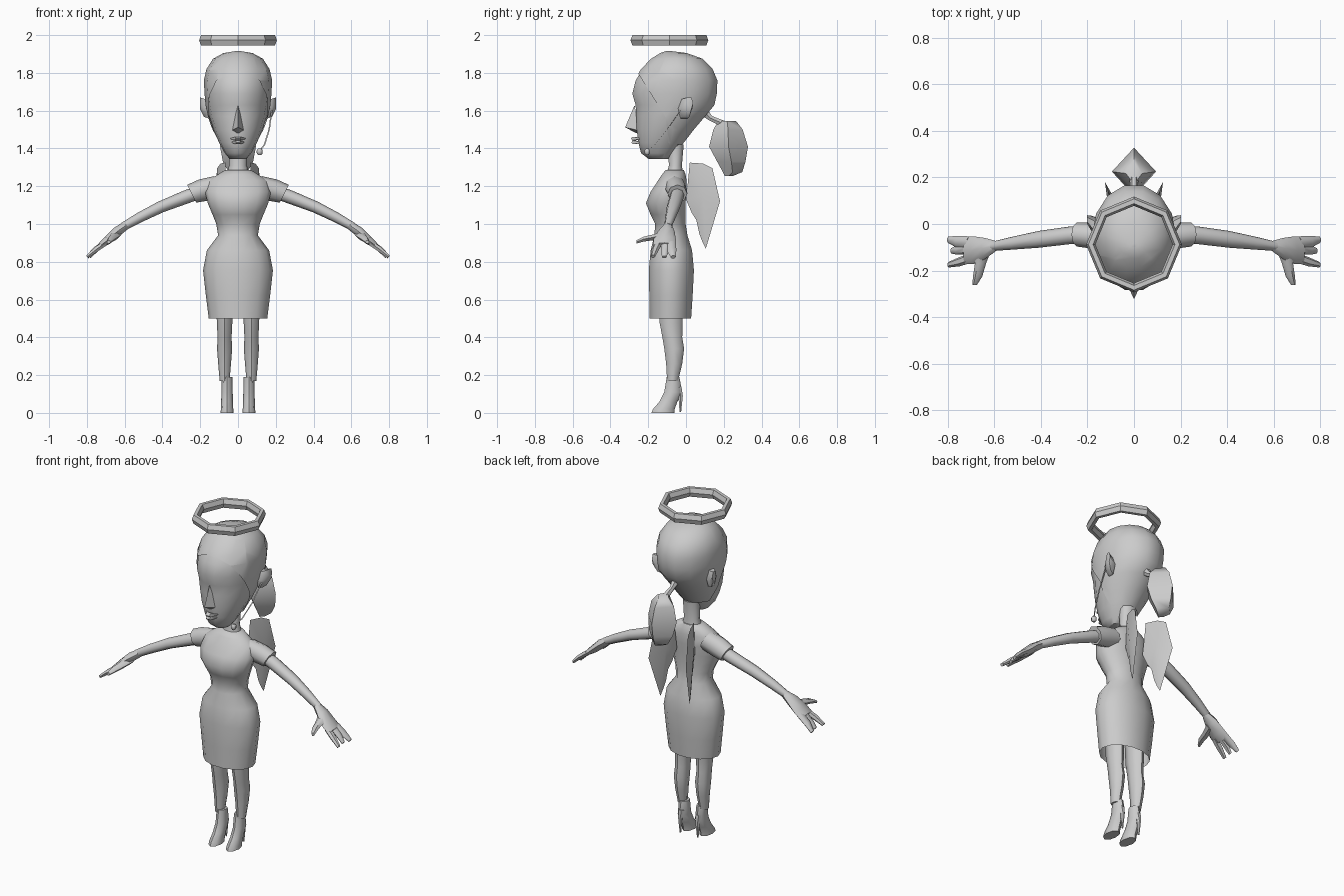
import bpy, bmesh, math
from mathutils import Vector

old = bpy.data.objects.get("Cube")
if old:
    bpy.data.objects.remove(old, do_unlink=True)

grey = bpy.data.materials.new("plain grey")
grey.use_nodes = True
GREY = (0.6, 0.6, 0.6, 1)
grey.diffuse_color = GREY
grey.node_tree.nodes["Principled BSDF"].inputs["Base Color"].default_value = GREY


def finish(bm, name, angle=50):
    bmesh.ops.recalc_face_normals(bm, faces=bm.faces)
    mesh = bpy.data.meshes.new(name)
    bm.to_mesh(mesh)
    bm.free()
    mesh.materials.append(grey)
    ob = bpy.data.objects.new(name, mesh)
    bpy.context.collection.objects.link(ob)
    bpy.ops.object.select_all(action='DESELECT')
    ob.select_set(True)
    bpy.context.view_layer.objects.active = ob
    bpy.ops.object.shade_smooth_by_angle(angle=math.radians(angle))
    return ob


def loft(rings, n=8, u=(1, 0, 0), v=(0, 1, 0), side=1, caps=(True, True)):
    """Skin elliptical rings (x, y, z, radius along u, radius along v)."""
    bm = bmesh.new()
    u, v = Vector(u), Vector(v)
    loops = []
    for x, y, z, ru, rv in rings:
        loop = []
        for i in range(n):
            a = math.tau * i / n
            p = Vector((x, y, z)) + u * ru * math.cos(a) + v * rv * math.sin(a)
            p.x *= side
            loop.append(bm.verts.new(p))
        loops.append(loop)
    for a, b in zip(loops, loops[1:]):
        for i in range(n):
            j = (i + 1) % n
            bm.faces.new((a[i], a[j], b[j], b[i]))
    for loop, cap in zip((loops[0], loops[-1]), caps):
        if cap:
            bm.faces.new(loop)
    return bm


def upright(rows, x=0):
    """Turn (z, front y, back y, half width) into loft rings."""
    return [(x, (f + b) / 2, z, w, (b - f) / 2) for z, f, b, w in rows]


# Dress, open at the hem
dress = [(.5, -.195, .03, .155), (.62, -.197, .038, .17), (.755, -.2, .045, .185),
         (.86, -.19, .035, .165), (.94, -.17, .01, .105), (1.0, -.165, 0, .115),
         (1.05, -.19, 0, .135), (1.11, -.215, 0, .16), (1.17, -.19, .005, .175),
         (1.23, -.15, .005, .16), (1.26, -.13, 0, .11), (1.285, -.11, -.01, .07)]
finish(loft(upright(dress), 14, caps=(False, True)), "dress")

# Neck
neck = [(1.25, -.11, -.01, .065), (1.31, -.092, -.02, .047), (1.42, -.1, -.01, .05)]
finish(loft(upright(neck), 10), "neck")

# Head
skull = [(1.345, -.2, -.09, .045), (1.375, -.24, -.06, .07), (1.43, -.255, -.015, .1),
         (1.5, -.265, .04, .13), (1.57, -.268, .1, .152), (1.63, -.272, .15, .165),
         (1.69, -.29, .163, .17), (1.76, -.272, .166, .174), (1.82, -.235, .14, .16),
         (1.875, -.18, .085, .125), (1.905, -.13, 0, .07), (1.915, -.1, -.08, .01)]
finish(loft(upright(skull), 14), "head")

# Hair shell, trimmed to leave the face open
hair = loft(upright([(z, f - .008, b + .006, w + .007) for z, f, b, w in skull]), 14)
fringe_co, fringe_no = Vector((0, -.23, 1.76)), Vector((0, .8, .5))
side_co, side_no = Vector((0, -.1, 1.5)), Vector((0, 1, .12))
nape_co, nape_no = Vector((0, 0, 1.42)), Vector((0, 0, 1))
cuts = ((fringe_co, fringe_no), (side_co, side_no), (nape_co, nape_no))
for co, no in cuts:
    bmesh.ops.bisect_plane(hair, geom=hair.verts[:] + hair.edges[:] + hair.faces[:],
                           plane_co=co, plane_no=no)


def bare(face):
    c = face.calc_center_median()
    fringe, temple, nape = ((c - co).dot(no) < 0 for co, no in cuts)
    return nape or (fringe and temple)


bmesh.ops.delete(hair, geom=[f for f in hair.faces if bare(f)], context='FACES')
finish(hair, "hair")

# Ponytail: tie and diamond-section tail
tie = [(0, .09, 1.6, .03, .03), (0, .13, 1.56, .014, .016), (0, .2, 1.53, .02, .02)]
finish(loft(tie, 6, v=(0, .6, .8)), "hair_tie")
tail = [(1.545, .17, .265, .035), (1.5, .145, .3, .075), (1.41, .122, .328, .095),
        (1.33, .165, .315, .08), (1.275, .195, .298, .05), (1.255, .205, .25, .02)]
finish(loft(upright(tail), 4), "ponytail", 60)

# Nose
bm = bmesh.new()
top, left, right, tip, under = [bm.verts.new(p) for p in (
    (0, -.272, 1.63), (.035, -.25, 1.495), (-.035, -.25, 1.495),
    (0, -.322, 1.512), (0, -.262, 1.48))]
for f in ((top, left, tip), (top, tip, right), (left, under, tip),
          (right, tip, under), (top, right, under, left)):
    bm.faces.new(f)
finish(bm, "nose", 60)

# Lips and chin
for name, y, z, w in (("upper_lip", -.268, 1.452, .04), ("lower_lip", -.266, 1.432, .034)):
    lip = [(-w, y + .025, z, .003, .003), (-w / 3, y - .008, z, .016, .011),
           (w / 3, y - .008, z, .016, .011), (w, y + .025, z, .003, .003)]
    finish(loft(lip, 6, u=(0, 1, 0), v=(0, 0, 1)), name)

# Halo
bm = bmesh.new()
rows = []
for i in range(8):
    a = math.tau * i / 8
    row = []
    for j in range(6):
        b = math.tau * j / 6
        r = .186 + .02 * math.cos(b)
        row.append(bm.verts.new((r * math.cos(a), r * math.sin(a) - .088,
                                 1.973 + .031 * math.sin(b))))
    rows.append(row)
for i in range(8):
    for j in range(6):
        p, q, k = rows[i], rows[(i + 1) % 8], (j + 1) % 6
        bm.faces.new((p[j], q[j], q[k], p[k]))
finish(bm, "halo", 30)

# Headset microphone on the left cheek
boom = [(.178, -.03, 1.6), (.165, -.1, 1.5), (.14, -.165, 1.42), (.118, -.2, 1.39)]
finish(loft([p + (.004, .004) for p in boom], 5, u=(1, 0, 0), v=(0, .7, .7)), "microphone_boom")
mic = [(.115, -.205, z, r, r) for z, r in ((1.365, .008), (1.375, .016), (1.39, .016), (1.4, .008))]
finish(loft(mic, 6), "microphone")

WING = [(.02, 1.325), (.09, 1.32), (.14, 1.295), (.18, 1.12), (.15, 1.02), (.105, .87),
        (.085, .91), (.07, .95), (.055, 1.02), (.03, 1.06), (.0, 1.13), (.01, 1.22)]
SLANT = Vector((math.sin(1.1), -math.cos(1.1), 0))     # across the arm
ARM_V = (.45, 0, .89)

for side, tag in ((1, "left_"), (-1, "right_")):
    # Ear
    ear = [(.155, -.01, 1.61, .035, .06), (.18, 0, 1.615, .035, .055), (.202, .02, 1.64, .018, .035)]
    finish(loft(ear, 6, u=(0, 1, 0), v=(0, 0, 1), side=side), tag + "ear")

    # Sleeve and arm
    sleeve = [(.1, -.06, 1.2, .06, .06), (.18, -.05, 1.18, .056, .062),
              (.245, -.045, 1.16, .052, .053)]
    finish(loft(sleeve, 8, (0, 1, 0), ARM_V, side), tag + "sleeve")
    arm = [(.2, -.045, 1.17, .036, .036), (.27, -.048, 1.145, .038, .036),
           (.41, -.066, 1.09, .036, .031), (.52, -.082, 1.035, .028, .027),
           (.61, -.096, .985, .02, .022)]
    finish(loft(arm, 8, (0, 1, 0), ARM_V, side), tag + "arm")

    # Hand
    palm = [(.59, -.094, .995, .02, .022), (.64, -.105, .96, .045, .026),
            (.69, -.113, .915, .06, .023), (.725, -.113, .888, .06, .016)]
    finish(loft(palm, 8, (0, 1, 0), (.6, 0, .8), side), tag + "palm")
    fingers = {"outer_finger": [(.71, -.08, .9, .027, .016), (.76, -.077, .862, .026, .015),
                                (.798, -.068, .825, .014, .01)],
               "middle_finger": [(.71, -.11, .9, .022, .016), (.76, -.112, .855, .02, .014),
                                 (.785, -.115, .825, .012, .009)],
               "inner_finger": [(.7, -.145, .9, .022, .016), (.75, -.162, .866, .02, .015),
                                (.797, -.175, .828, .012, .01)]}
    for name, rings in fingers.items():
        finish(loft(rings, 6, (0, 1, 0), (.6, 0, .8), side), tag + name)
    thumb = [(.65, -.115, .945, .035, .022), (.66, -.17, .93, .024, .018),
             (.672, -.225, .92, .02, .015), (.685, -.262, .905, .01, .01)]
    finish(loft(thumb, 6, (1, 0, 0), (0, 0, 1), side), tag + "thumb")

    # Leg
    leg = [(.6, -.145, -.015, .045), (.48, -.14, -.018, .041), (.4, -.125, -.02, .037),
           (.34, -.115, -.01, .04), (.26, -.105, -.02, .034), (.17, -.1, -.042, .026)]
    finish(loft(upright(leg, .071), 8, side=side), tag + "leg")

    # Shoe and heel
    shoe = [(.19, -.102, -.035, .028), (.11, -.115, -.02, .03), (.06, -.14, -.045, .031),
            (.02, -.175, -.06, .033), (0, -.183, -.062, .034)]
    finish(loft(upright(shoe, .058), 8, side=side), tag + "shoe")
    heel = [(.14, -.05, -.022, .02), (.09, -.042, -.015, .012), (.005, -.035, -.025, .005)]
    finish(loft(upright(heel, .058), 6, side=side), tag + "heel")

    # Wing: outline fanned to a raised centre on both sides
    bm = bmesh.new()
    rim = [bm.verts.new((side * (.06 + .36 * y), y, z)) for y, z in WING]
    for lift in (-.02, .02):
        apex = bm.verts.new((side * (.093 + lift), .09, 1.15))
        for a, b in zip(rim, rim[1:] + rim[:1]):
            bm.faces.new((a, b, apex))
    finish(bm, tag + "wing")
